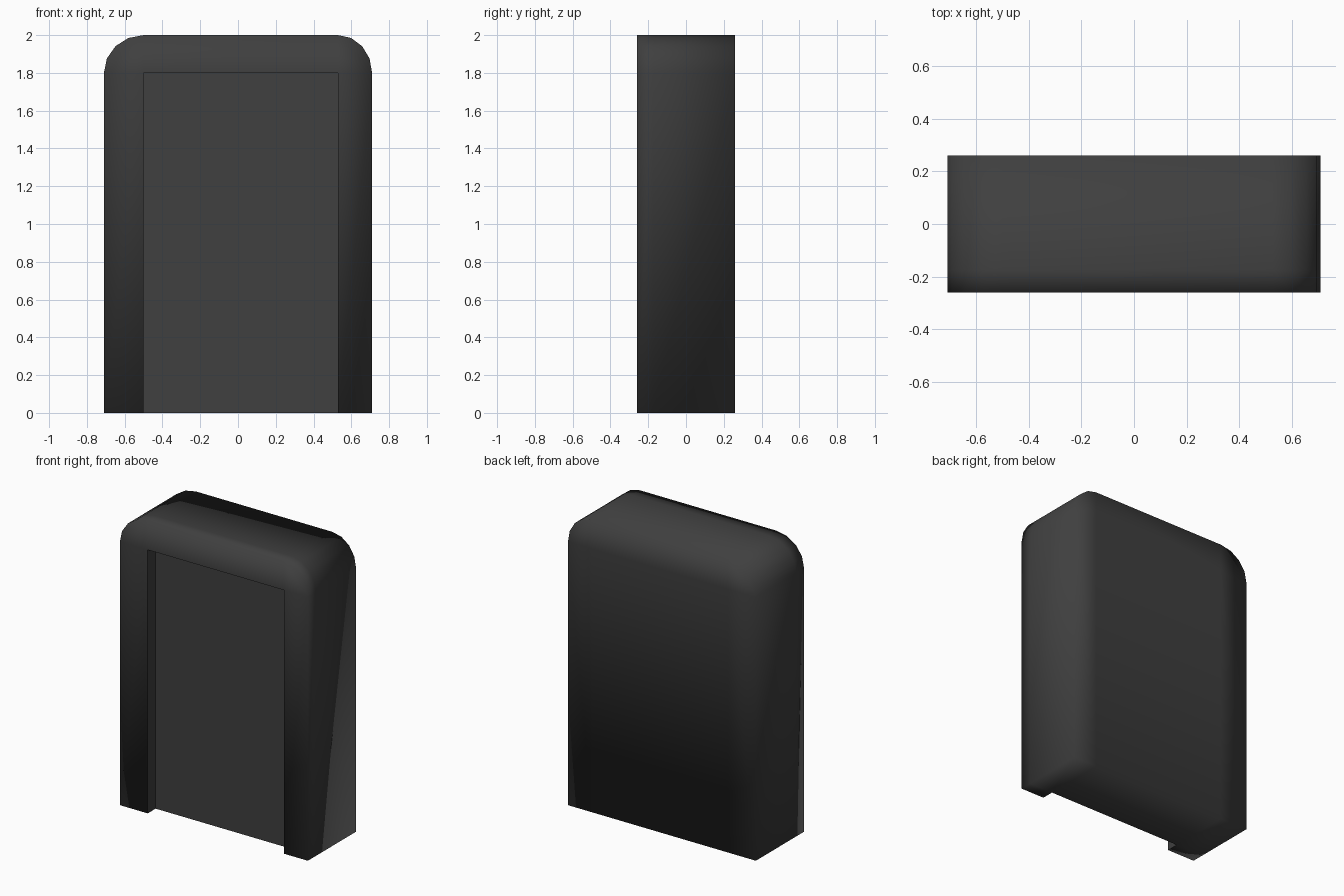
import bpy, bmesh, math

if "Cube" in bpy.data.objects:
    bpy.data.objects.remove(bpy.data.objects["Cube"])

HALF_W, HALF_D, TOP = 0.71, 0.26, 2.0
LEFT, RIGHT, SHOULDER = -0.5, 0.53, 1.8     # recess opening
RECESS_Y = -0.175                           # plane of the recessed panel

mat = bpy.data.materials.new("dark charcoal")
mat.diffuse_color = (0.05, 0.05, 0.05, 1)
mat.use_nodes = True
mat.node_tree.nodes["Principled BSDF"].inputs["Base Color"].default_value = mat.diffuse_color

bm = bmesh.new()


def face(points):
    return bm.faces.new([bm.verts.new((x, RECESS_Y, z)) for x, z in points])


def corner(cx, side):
    # quarter-round shoulder made of four flat segments
    rx, rz = HALF_W - abs(cx), TOP - SHOULDER
    arc = [(cx + side * rx * math.cos(math.pi * i / 8),
            SHOULDER + rz * math.sin(math.pi * i / 8)) for i in range(5)]
    return face([(cx, SHOULDER)] + arc)


def box(x0, x1, z0, z1):
    return face([(x0, z0), (x1, z0), (x1, z1), (x0, z1)])


# Flat sheet: panel, side strips, top strip and rounded corners
panel = box(LEFT, RIGHT, 0, SHOULDER)
frame = [box(-HALF_W, LEFT, 0, SHOULDER), box(RIGHT, HALF_W, 0, SHOULDER),
         box(LEFT, RIGHT, SHOULDER, TOP), corner(LEFT, -1), corner(RIGHT, 1)]
bmesh.ops.remove_doubles(bm, verts=bm.verts[:], dist=1e-4)


def extrude_to(faces, y):
    res = bmesh.ops.extrude_face_region(bm, geom=faces)
    for v in res["geom"]:
        if isinstance(v, bmesh.types.BMVert):
            v.co.y = y


# Solid slab to the back, then the raised frame to the front
extrude_to(bm.faces[:], HALF_D)
fronts = [f for f in bm.faces
          if all(abs(v.co.y - RECESS_Y) < 1e-4 for v in f.verts)]
extrude_to([f for f in fronts
            if not (LEFT < f.calc_center_median().x < RIGHT
                    and f.calc_center_median().z < SHOULDER)], -HALF_D)
bmesh.ops.recalc_face_normals(bm, faces=bm.faces[:])

# Remove the seam left round the outside at the recess plane
seam = [e for e in bm.edges if len(e.link_faces) == 2
        and all(abs(v.co.y - RECESS_Y) < 1e-4 for v in e.verts)
        and e.calc_face_angle() < 0.01]
bmesh.ops.dissolve_edges(bm, edges=seam, use_verts=True)


# Smooth body with crisp edges round the recess
def on_rim(v):
    return (v.co.y < RECESS_Y + 1e-3 and LEFT - 1e-3 < v.co.x < RIGHT + 1e-3
            and v.co.z < SHOULDER + 1e-3)


for f in bm.faces:
    f.smooth = True
for e in bm.edges:
    if all(on_rim(v) for v in e.verts) and e.calc_face_angle(0) > 0.5:
        e.smooth = False

mesh = bpy.data.meshes.new("recessed_slab")
bm.to_mesh(mesh)
bm.free()
mesh.materials.append(mat)
bpy.context.collection.objects.link(bpy.data.objects.new("recessed_slab", mesh))
